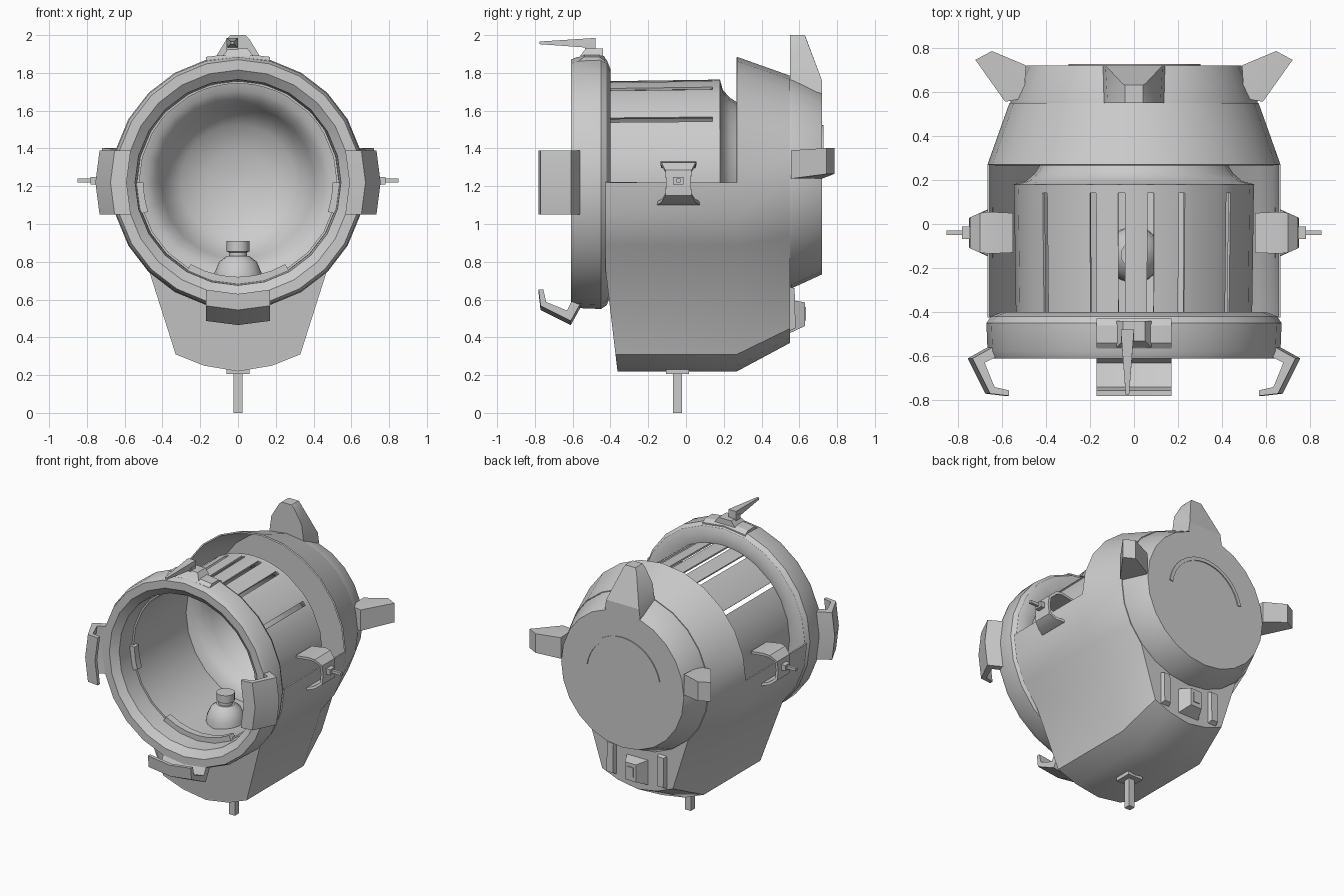
import bpy, bmesh
from math import sin, cos, radians

cube = bpy.data.objects.get("Cube")
if cube:
    bpy.data.objects.remove(cube, do_unlink=True)

grey = bpy.data.materials.new("metal_grey")
grey.use_nodes = True
grey.diffuse_color = (0.6, 0.6, 0.6, 1)
grey.node_tree.nodes["Principled BSDF"].inputs["Base Color"].default_value = (0.6, 0.6, 0.6, 1)

AXIS = 1.22   # height of the barrel axis
SEG = 24


def polar(r, y, deg, t=0.0):
    """Point at radius r, depth y and angle deg, shifted t along the tangent."""
    a = radians(deg)
    return (r * cos(a) - t * sin(a), y, AXIS + r * sin(a) + t * cos(a))


def finish(name, bm, angle=32):
    bmesh.ops.recalc_face_normals(bm, faces=bm.faces)
    me = bpy.data.meshes.new(name)
    bm.to_mesh(me)
    bm.free()
    me.materials.append(grey)
    me.shade_smooth()
    me.set_sharp_from_angle(angle=radians(angle))
    ob = bpy.data.objects.new(name, me)
    bpy.context.collection.objects.link(ob)
    return ob


def loft(name, rings, closed=True, loop=False, caps=(), keep=None, thick=0.0):
    """Skin a list of equal rings; keep(i, j) may leave faces out."""
    bm = bmesh.new()
    rows = [[bm.verts.new(p) for p in ring] for ring in rings]
    n = len(rows[0])
    for i in range(len(rows) if loop else len(rows) - 1):
        a, b = rows[i], rows[(i + 1) % len(rows)]
        for j in range(n if closed else n - 1):
            if keep is None or keep(i, j):
                k = (j + 1) % n
                bm.faces.new((a[j], a[k], b[k], b[j]))
    for c in caps:
        bm.faces.new(rows[c])
    loose = [v for v in bm.verts if not v.link_faces]
    bmesh.ops.delete(bm, geom=loose, context='VERTS')
    bmesh.ops.recalc_face_normals(bm, faces=bm.faces)
    if thick:
        bmesh.ops.solidify(bm, geom=bm.faces[:], thickness=thick)
    return finish(name, bm)


def revolve(name, profile, **kw):
    rings = [[polar(r, y, 360 * s / SEG) for s in range(SEG)] for r, y in profile]
    return loft(name, rings, **kw)


def hull(name, pts):
    bm = bmesh.new()
    for p in pts:
        bm.verts.new(p)
    res = bmesh.ops.convex_hull(bm, input=bm.verts[:])
    bmesh.ops.delete(bm, geom=[g for g in res["geom_interior"] if g.is_valid], context='VERTS')
    bmesh.ops.dissolve_limit(bm, angle_limit=0.01, verts=bm.verts[:], edges=bm.edges[:])
    return finish(name, bm, 20)


def box(name, x, y, z):
    return hull(name, [(a, b, c) for a in x for b in y for c in z])


def lathe_z(name, y, profile):
    rings = [[(r * cos(radians(a)), y + r * sin(radians(a)), z) for a in range(0, 360, 20)]
             for r, z in profile]
    return loft(name, rings, caps=(0, -1))


# Front ring
revolve("front_ring", [(.535, -.41), (.545, -.57), (.595, -.61), (.65, -.61), (.665, -.575),
                       (.67, -.45), (.65, -.42), (.6, -.4)], loop=True)

# Inner drum with ventilation slots on the upper side
slots = [38, 66.5, 82, 96, 110, 138]
edges = {s + d: 0 for s in slots for d in (-1.6, 1.6)}
angles = sorted(set(edges) | {a for a in range(0, 360, 15) if all(abs(a - s) > 2.5 for s in slots)})


def solid_drum(i, j):
    mid = (angles[j] + angles[(j + 1) % len(angles)]) / 2
    return i != 1 or not any(abs(mid - s) < 1 for s in slots)


drum_rows = [(.535, -.44), (.536, -.42), (.544, .14), (.546, .18)]
loft("drum", [[polar(r, y, a) for a in angles] for r, y in drum_rows], keep=solid_drum, thick=.012)

# Reflector: flared neck and dish
revolve("reflector", [(.545, .18), (.49, .195), (.45, .23), (.415, .285), (.39, .35), (.31, .43),
                      (.17, .48), (.03, .495)], caps=(-1,), thick=.01)

# Housing: round on top, tapering to a keel below
belly = [(-.33, .31), (-.18, .25), (0, .22), (.18, .25), (.33, .31)]
section = [polar(.665, 0, a)[::2] for a in range(0, 226, 15)] + belly
section += [polar(.665, 0, a)[::2] for a in range(315, 360, 15)]


def front_y(z):
    return -.425 + max(0, .74 - z) * .12


def housing_ring(y, s=1.0):
    return [(x * s, front_y(z) if y is None else y, AXIS + (z - AXIS) * s) for x, z in section]


loft("housing", [housing_ring(None), housing_ring(.27), housing_ring(.55, .85)], caps=(2,),
     keep=lambda i, j: i > 0 or j >= 12, thick=.01)

# Sloped panel closing the housing below the ring
panel = section[15:22] + [polar(.6, 0, a)[::2] for a in range(315, 224, -15)]
bm = bmesh.new()
bm.faces.new([bm.verts.new((x, front_y(z) + .001, z)) for x, z in panel])
bmesh.ops.solidify(bm, geom=bm.faces[:], thickness=.008)
finish("front_panel", bm)

# Rear cap with curved trim
revolve("rear_cap", [(.56, .545), (.56, .56), (.487, .72)], caps=(0, 2))
arc = range(8, 173, 8)
loft("rear_trim", [[polar(r, y, a) for r, y in ((.28, .715), (.28, .727), (.305, .727), (.305, .715))]
                   for a in arc], caps=(0, -1))

# Rear ears
hull("top_ear", [(s * x, y, z) for s in (-1, 1) for x, y, z in
                 ((.14, .55, 1.74), (.14, .72, 1.69), (.12, .55, 1.88), (.06, .55, 1.98), (.04, .55, 2),
                  (.04, .63, 2), (.055, .64, 1.97), (.13, .72, 1.76))])
ear = [(.5, .57), (.585, .555), (.72, .745), (.645, .785), (.49, .72)]
for side, s in (("left", 1), ("right", -1)):
    hull(side + "_ear", [(s * x, y, z) for x, y in ear
                         for z in (1.24 + (y > .74) * .025, 1.39 + (y > .73) * .012)])

# Hooked clips around the front ring
clip = [(.64, -.565), (.665, -.56), (.755, -.61), (.675, -.77), (.59, -.78), (.59, -.755), (.655, -.74),
        (.7, -.63), (.64, -.6)]
for side, a in (("left", 0), ("right", 180), ("bottom", 270)):
    loft(side + "_clip", [[polar(r - abs(t) * .13, y, a, t) for r, y in clip] for t in (-.17, 0, .17)],
         caps=(0, 2))

# Inner lens holders
for name, a0, a1 in (("left", -18, 0), ("right", 180, 198), ("bottom", 240, 300)):
    steps = [a0 + (a1 - a0) * k / 6 for k in range(7)]
    loft(name + "_holder", [[polar(r, y, a) for r, y in ((.5, -.46), (.54, -.46), (.54, -.41), (.5, -.41))]
                            for a in steps], caps=(0, -1))

# Top latch
loft("latch_plate", [[(x, y, z - abs(x) * .12) for y, z in
                      ((-.565, 1.85), (-.565, 1.885), (-.54, 1.905), (-.46, 1.905), (-.43, 1.885), (-.43, 1.85))]
                     for x in (-.17, 0, .17)], caps=(0, 2))
hull("latch_block", [(s * w, y, z) for s in (-1, 1) for w, z in ((.08, 1.89), (.05, 1.93))
                     for y in (-.56 + (z > 1.9) * .03, -.44)])
box("latch_post", (-.06, 0), (-.535, -.48), (1.9, 1.95))
hull("latch_blade", [(-.03 + s * w, y, z) for s in (-1, 1) for w, y, z in
                     ((.03, -.48, 1.985), (.03, -.48, 1.935), (.026, -.54, 1.935),
                      (.008, -.775, 1.952), (.008, -.775, 1.966))])

# Side pivots: folded strap, boss and pin
strap = [(.55, 1.315, .09), (.655, 1.33, .095), (.7, 1.325, .09), (.745, 1.285, .07), (.75, 1.22, .065),
         (.745, 1.15, .07), (.7, 1.115, .09), (.645, 1.1, .115)]
for side, s in (("left", 1), ("right", -1)):
    loft(side + "_strap", [[(s * x, -.04 + k * w, z) for k in (-1, 1)] for x, z, w in strap],
         closed=False, thick=.018)
    box(side + "_boss", (s * .73, s * .78), (-.068, -.012), (1.21, 1.25))
    box(side + "_pin", (s * .75, s * .85), (-.05, -.03), (1.22, 1.24))

# Lamp inside the drum
lathe_z("lamp_base", -.14, [(.13, .68), (.125, .74), (.1, .8), (.06, .83)])
lathe_z("lamp_stem", -.14, [(.048, .81), (.048, .85), (.06, .855), (.06, .91)])

# Stand pin under the housing
box("stand_flange", (-.06, .06), (-.105, .015), (.205, .24))
box("stand_pin", (-.023, .023), (-.068, -.022), (0, .22))

# Rear bars and button below the cap
for side, s in (("left", 1), ("right", -1)):
    hull(side + "_rear_bar", [(s * .2 + k * w, y, z) for k in (-1, 1) for w, y, z in
                              ((.035, .54, .43), (.035, .54, .67), (.025, .58, .45), (.025, .575, .66))])
hull("rear_button", [(k * w, y, z) for k in (-1, 1) for w, y, z in
                     ((.085, .545, .42), (.085, .545, .6), (.045, .63, .46), (.045, .63, .585))])
box("button_plate", (-.025, .025), (.625, .636), (.49, .56))
